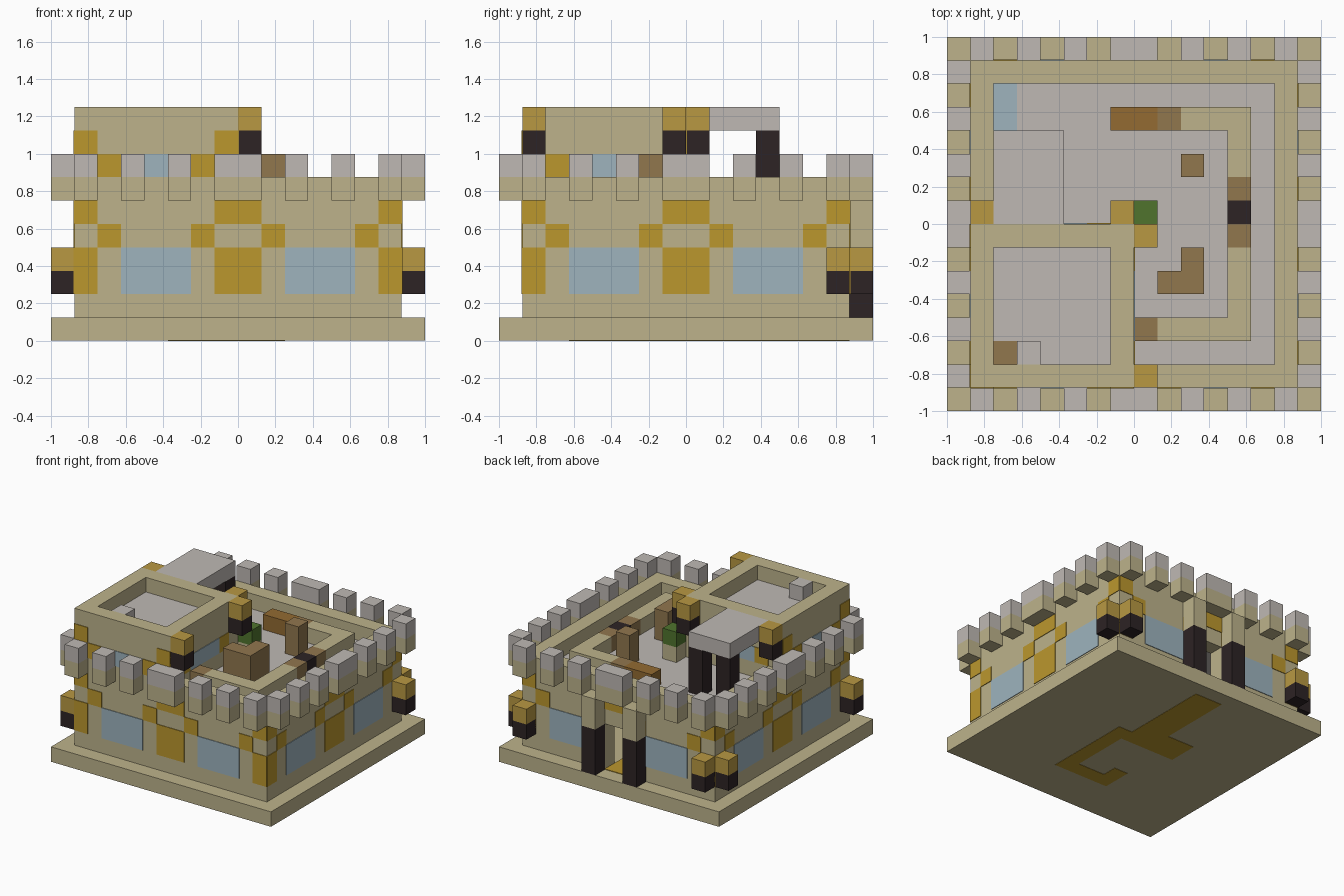
import bpy
import bmesh

if "Cube" in bpy.data.objects:
    bpy.data.objects.remove(bpy.data.objects["Cube"])

U = 0.125      # one block
T = 0.04       # plate thickness in blocks


def material(name, r, g, b):
    m = bpy.data.materials.new(name)
    m.use_nodes = True
    m.diffuse_color = (r, g, b, 1)
    m.node_tree.nodes["Principled BSDF"].inputs["Base Color"].default_value = (r, g, b, 1)
    return m


sand = material("sandstone", .51, .45, .26)
grey = material("pale stone", .52, .485, .456)
gold = material("gold trim", .5, .31, .027)
lamp = material("lantern amber", .48, .315, .055)
glass = material("window blue", .342, .456, .515)
dark = material("dark timber", .026, .017, .018)
brown = material("brown wood", .283, .184, .076)
orange = material("orange wood", .292, .147, .032)
green = material("leaf green", .08, .175, .027)


def boxes(name, mat, *items):
    """One object from boxes given in blocks as (x0, x1, y0, y1, z0, z1)."""
    bm = bmesh.new()
    for x0, x1, y0, y1, z0, z1 in items:
        vs = bmesh.ops.create_cube(bm, size=1)["verts"]
        for v in vs:
            v.co.x = U * (x1 if v.co.x > 0 else x0)
            v.co.y = U * (y1 if v.co.y > 0 else y0)
            v.co.z = U * (z1 if v.co.z > 0 else z0)
    me = bpy.data.meshes.new(name)
    bm.to_mesh(me)
    bm.free()
    me.materials.append(mat)
    ob = bpy.data.objects.new(name, me)
    bpy.context.collection.objects.link(ob)
    return ob


def plate(centre, half, axis, sign, a0, a1, z0, z1):
    """Thin plate on one face of a square block; a runs along the face."""
    face = centre + sign * half
    d = (face - T, face + T)
    a = (centre + a0, centre + a1)
    return (*a, *d, z0, z1) if axis else (*d, *a, z0, z1)


SIDES = [(0, 1), (0, -1), (1, 1), (1, -1)]


def decorate(name, mat, centre, half, spans, skip=()):
    """Repeat mirrored face plates on all four sides."""
    out = []
    for axis, sign in SIDES:
        for s in spans:
            if (axis, sign) in skip and s[0] < 0:
                continue
            a0, a1, z0, z1 = s
            out.append(plate(centre, half, axis, sign, a0, a1, z0, z1))
            if a0 > 0:
                out.append(plate(centre, half, axis, sign, -a1, -a0, z0, z1))
    boxes(name, mat, *out)


# Base, with the inlaid path showing on both faces
boxes("base", sand, (-8, 8, -8, 8, T / 2, 1))
path = [(-1, 1, 1, 7), (-3, 1, 0, 2), (1, 2, -4, 1), (0, 2, -5, -4), (-2, 1, -5, -4), (-2, -1, -4, -3)]
boxes("path_underside", gold, *[(*p, 0, T) for p in path])
boxes("path_floor", gold, *[(*p, 1 - T, 1 + T) for p in path])

# Outer walls, with a doorway at the back
boxes("outer_walls", sand,
      (-7, 7, -7, -6, 1, 7), (-7, -6, -6, 6, 1, 7), (6, 7, -6, 6, 1, 7),
      (-7, -1, 6, 7, 1, 7), (1, 7, 6, 7, 1, 7), (-1, 1, 6, 7, 4, 7))
boxes("roof_deck", grey, (-6, 6, -6, 6, 5, 6))

# Wall windows and gold trim
decorate("wall_windows", glass, 0, 7, [(2, 5, 2, 4)])
decorate("wall_trim", gold, 0, 7,
         [(6, 7, 2, 4), (6, 7, 5, 6), (5, 6, 4, 5), (1, 2, 4, 5), (-1, 1, 5, 6)])
boxes("centre_trim", gold,
      *[plate(0, 7, axis, sign, -1, 1, 2, 4) for axis, sign in SIDES if (axis, sign) != (1, 1)])

# Battlements all round
spans = [(-1, 1)] + [(s * k + min(s, 0), s * k + max(s, 0)) for k in (2, 4, 6) for s in (-1, 1)]
spots = []
for a, b in spans:
    for lo, hi in ((-8, -7), (7, 8)):
        spots += [(a, b, lo, hi), (lo, hi, a, b)]
boxes("merlon_feet", sand, *[(*s, 6, 7) for s in spots])
boxes("merlon_tops", grey, *[(*s, 7, 8) for s in spots])

# Door pillars
for side, x in (("left", 1), ("right", -2)):
    boxes(f"{side}_door_post", dark, (x, x + 1, 7, 8, 1, 4))
    boxes(f"{side}_door_pillar_top", sand, (x, x + 1, 7, 8, 4, 6))

# Tower with a raised rim
boxes("tower", sand, (-7, 0, -7, 0, 7, 9), (-6, 0, -6, 0, 6, 7),
      (-7, 0, -7, -6, 9, 10), (-7, 0, -1, 0, 9, 10),
      (-7, -6, -6, -1, 9, 10), (-1, 0, -6, -1, 9, 10))
boxes("tower_deck", grey, (-6, -1, -6, -1, 9 - T, 9 + T))
boxes("tower_hatch", brown, (-6, -5, -6, -5, 9, 9 + 2 * T))
boxes("tower_step", grey, (-5, -4, -6, -5, 9, 10))
decorate("tower_windows", glass, -3.5, 3.5, [(-1.5, 1.5, 7, 8)])
decorate("tower_trim", gold, -3.5, 3.5, [(2.5, 3.5, 8, 9), (1.5, 2.5, 7, 8)])

# Lanterns, each a dark bracket under an amber block
lanterns = [(7, 6, 2), (6, 7, 2), (-8, 6, 2), (-7, 7, 2), (-8, -7, 2),
            (0, -7, 8), (0, -1, 8), (-1, 0, 8), (-7, 0, 8)]
for i, (x, y, z) in enumerate(lanterns):
    boxes(f"lantern_bracket_{i}", dark, (x, x + 1, y, y + 1, z, z + 1))
    boxes(f"lantern_light_{i}", lamp, (x, x + 1, y, y + 1, z + 1, z + 2))

# Canopy on two posts, and the skylight behind it
boxes("canopy", grey, (-6, -3, 0, 4, 9, 10))
boxes("canopy_posts", dark, (-6, -5, 3, 4, 6, 9), (-4, -3, 3, 4, 6, 9))
boxes("skylight", glass, (-6, -5, 4, 6, 6, 6 + T))

# Inner terrace wall with wooden sections
boxes("terrace_wall", sand, (4, 5, 2, 5, 6, 7), (4, 5, -5, -1, 6, 7),
      (2, 4, 4, 5, 6, 7), (1, 4, -5, -4, 6, 7))
boxes("terrace_benches", brown, (4, 5, 1, 2, 6, 7), (4, 5, -1, 0, 6, 7),
      (1, 2, 4, 5, 6, 7), (0, 1, -5, -4, 6, 7))
boxes("terrace_gate", dark, (4, 5, 0, 1, 6, 7))
boxes("long_bench", orange, (-1, 1, 4, 5, 6, 7))

# Terrace furniture and plant
boxes("counter", brown, (1, 3, -3, -2, 6, 8), (2, 3, -2, -1, 6, 8))
boxes("wood_post", brown, (2, 3, 2, 3, 6, 8))
boxes("planter", sand, (0, 1, 0, 1, 6, 7))
boxes("shrub", green, (0, 1, 0, 1, 7, 8))
